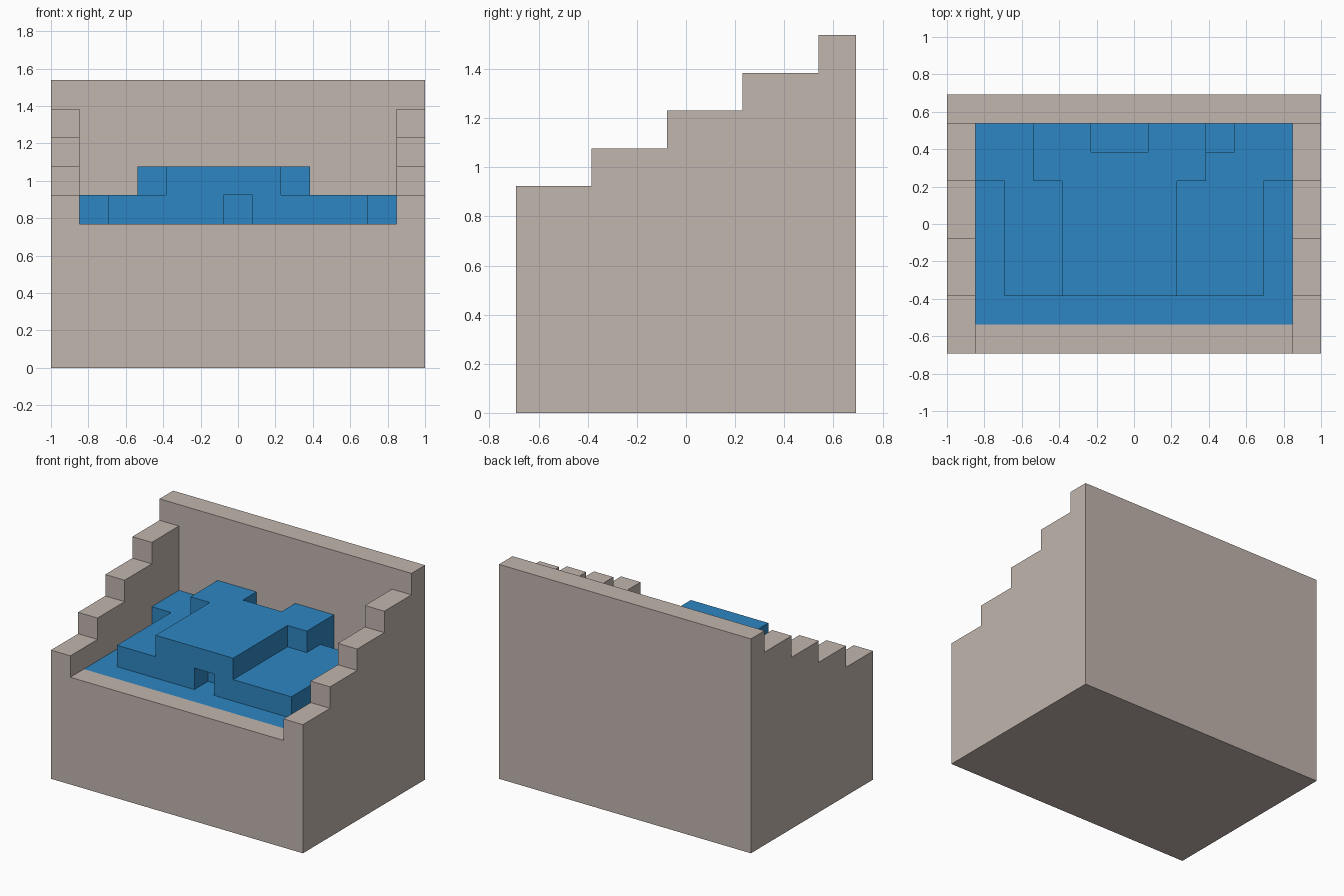
import bpy
import bmesh
from mathutils import Vector

cube = bpy.data.objects.get("Cube")
if cube:
    bpy.data.objects.remove(cube, do_unlink=True)

U = 2 / 13                      # one block
NX, NY = 13, 9                  # footprint in blocks


def material(name, rgb):
    m = bpy.data.materials.new(name)
    m.use_nodes = True
    m.diffuse_color = (*rgb, 1)
    bsdf = next(n for n in m.node_tree.nodes if n.type == 'BSDF_PRINCIPLED')
    bsdf.inputs["Base Color"].default_value = (*rgb, 1)
    bsdf.inputs["Roughness"].default_value = 0.8
    return m


def cells(x0, x1, y0, y1, z0, z1):
    """All block positions inside a box given in block units."""
    return {(x, y, z) for x in range(x0, x1)
            for y in range(y0, y1) for z in range(z0, z1)}


def block_object(name, filled, mat):
    """Skin a set of blocks with one closed mesh of clean flat faces."""
    bm = bmesh.new()
    verts = {}

    def vert(p):
        if p not in verts:
            verts[p] = bm.verts.new(((p[0] - NX / 2) * U, (p[1] - NY / 2) * U, p[2] * U))
        return verts[p]

    for c in sorted(filled):
        for axis in range(3):
            for side in (0, 1):
                n = list(c)
                n[axis] += 2 * side - 1
                if tuple(n) in filled:
                    continue
                a, b = (axis + 1) % 3, (axis + 2) % 3
                corners = []
                for da, db in ((0, 0), (1, 0), (1, 1), (0, 1)):
                    p = list(c)
                    p[axis] += side
                    p[a] += da
                    p[b] += db
                    corners.append(vert(tuple(p)))
                bm.faces.new(corners if side else corners[::-1])
    bmesh.ops.dissolve_limit(bm, angle_limit=0.01, verts=bm.verts[:], edges=bm.edges[:])
    mesh = bpy.data.meshes.new(name)
    bm.to_mesh(mesh)
    bm.free()
    mesh.materials.append(mat)
    obj = bpy.data.objects.new(name, mesh)
    bpy.context.collection.objects.link(obj)
    return obj


stone = material("warm grey stone", (0.54, 0.465, 0.425))
blue = material("water blue", (0.026, 0.24, 0.54))

# Basin: base block, stepped side walls, tall back wall
basin = cells(0, NX, 0, NY, 0, 5)
for i in range(4):
    for x in (0, NX - 1):
        basin |= cells(x, x + 1, 2 * i, 2 * i + 2, 5, 6 + i)
basin |= cells(0, NX, 8, 9, 5, 10)

# Water: floor sheet set into the basin, then two heaped layers
water = cells(1, 12, 1, 8, 4, 5)
basin -= water
water |= cells(2, 11, 2, 6, 5, 6) | cells(1, 12, 6, 8, 5, 6)
water |= cells(4, 8, 2, 6, 6, 7) | cells(3, 9, 6, 8, 6, 7)

# Notches in the heap: front centre, back right, back centre
water -= cells(6, 7, 2, 3, 5, 6)
water -= cells(9, 10, 7, 8, 5, 6)
water -= cells(5, 7, 7, 8, 6, 7)

block_object("stepped_basin", basin, stone)
block_object("water_heap", water, blue)
